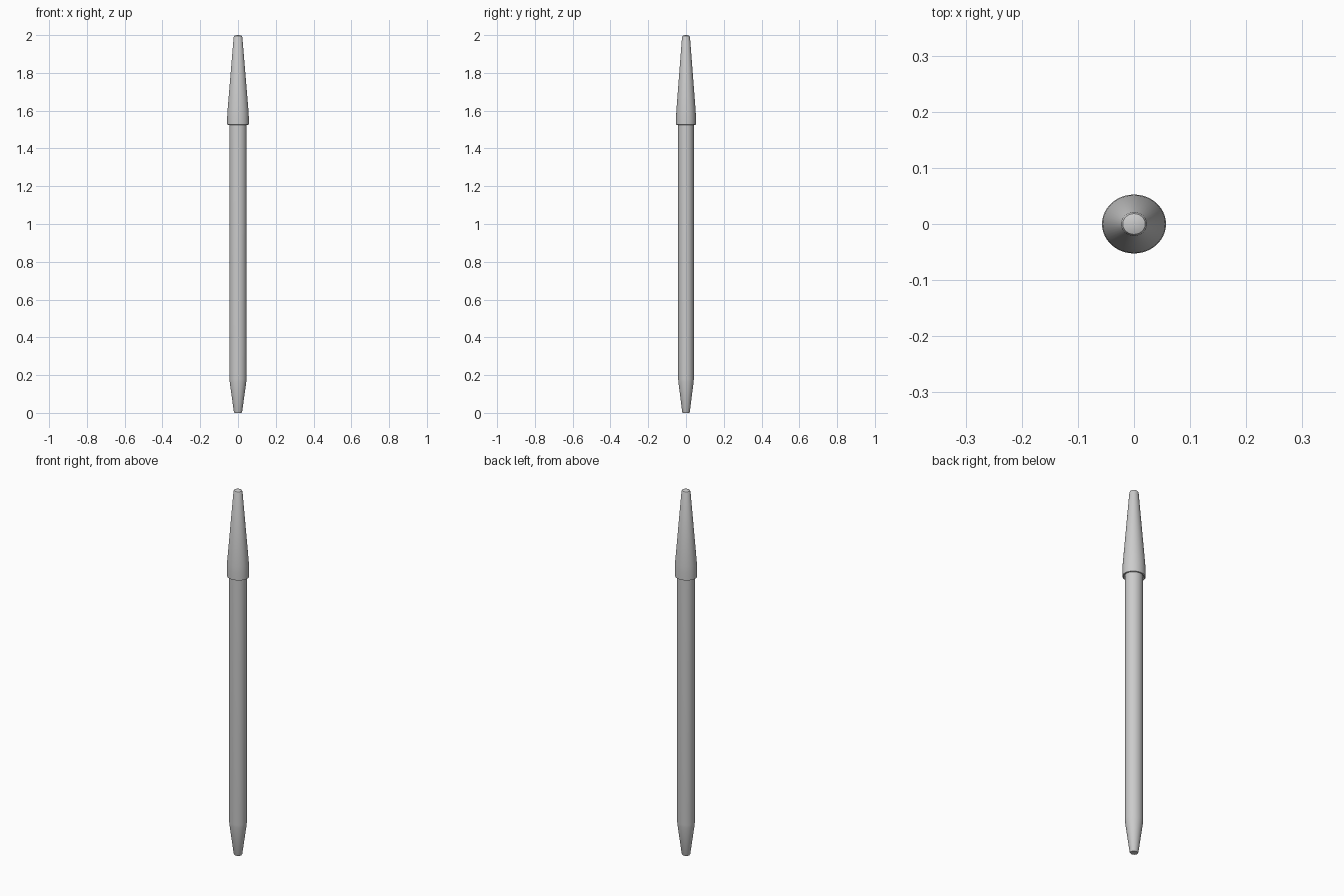
import bpy, bmesh, math

if "Cube" in bpy.data.objects:
    bpy.data.objects.remove(bpy.data.objects["Cube"])

SIDES = 48
FLAT = 0.92  # cross-section is slightly narrower in y


def lathe(name, profile):
    """Revolve (radius, z) points into a slightly oval solid."""
    bm = bmesh.new()
    rings = []
    for r, z in profile:
        if r == 0:
            rings.append([bm.verts.new((0, 0, z))] * SIDES)
            continue
        rings.append([bm.verts.new((r * math.cos(2 * math.pi * i / SIDES),
                                    r * FLAT * math.sin(2 * math.pi * i / SIDES), z))
                      for i in range(SIDES)])
    for a, b in zip(rings, rings[1:]):
        for i in range(SIDES):
            j = (i + 1) % SIDES
            bm.faces.new(list(dict.fromkeys((a[i], a[j], b[j], b[i]))))
    bmesh.ops.recalc_face_normals(bm, faces=bm.faces)
    mesh = bpy.data.meshes.new(name)
    bm.to_mesh(mesh)
    bm.free()
    obj = bpy.data.objects.new(name, mesh)
    bpy.context.collection.objects.link(obj)
    bpy.ops.object.select_all(action='DESELECT')
    obj.select_set(True)
    bpy.context.view_layer.objects.active = obj
    bpy.ops.object.shade_smooth_by_angle(angle=math.radians(25))


# Barrel with tapered lower end, running up into the cap
lathe("barrel", [(0, 0), (0.019, 0), (0.022, 0.006), (0.044, 0.165),
                 (0.045, 0.18), (0.045, 1.54), (0, 1.54)])

# Cap: short straight collar, long taper, softly domed end
lathe("cap", [(0, 1.53), (0.045, 1.53), (0.053, 1.525), (0.057, 1.527), (0.057, 1.57),
              (0.0555, 1.60), (0.023, 1.99), (0.020, 1.996),
              (0.012, 1.999), (0, 2.0)])
